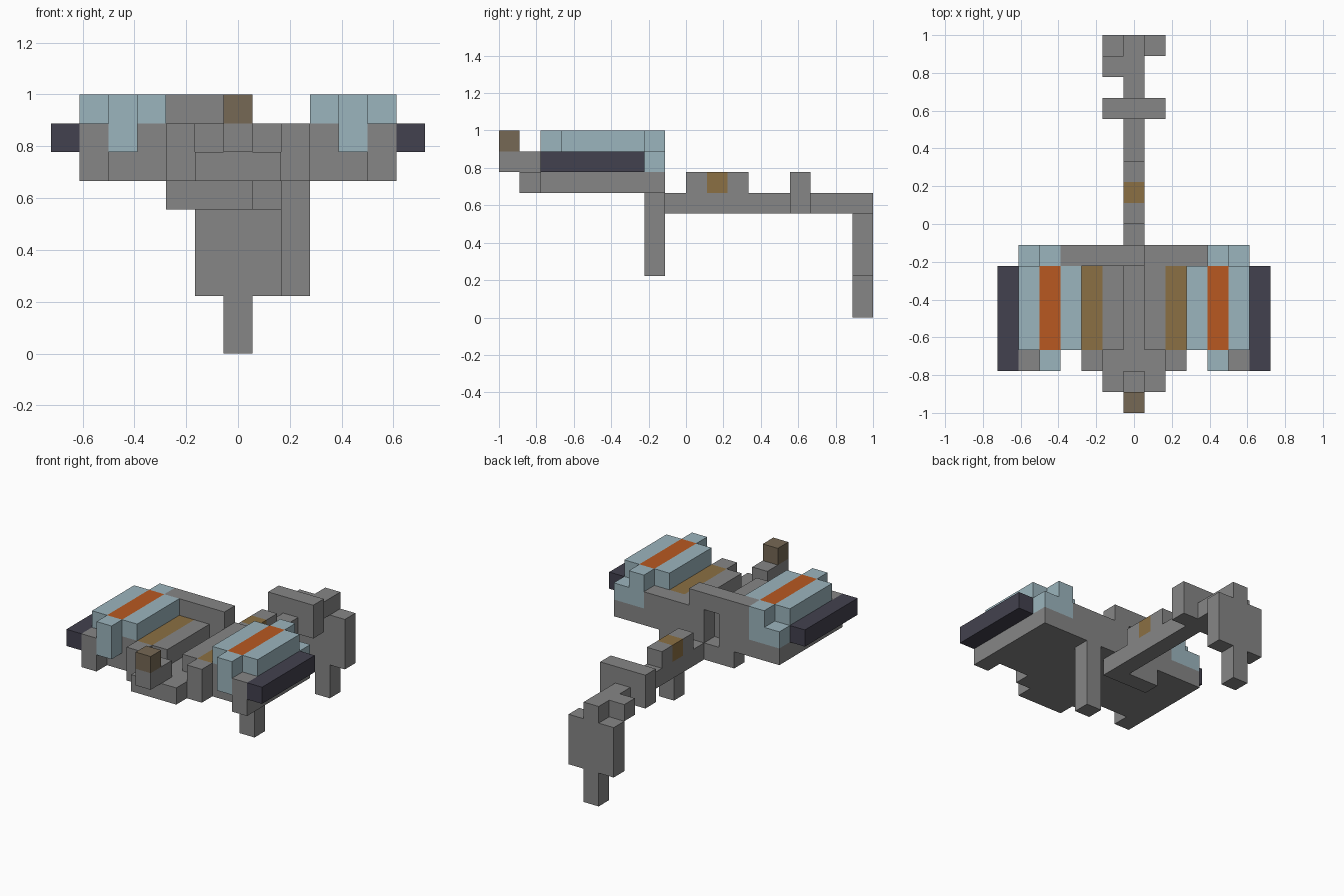
import bpy, bmesh
from mathutils import Matrix, Vector

cube = bpy.data.objects.get("Cube")
if cube:
    bpy.data.objects.remove(cube, do_unlink=True)

U = 1 / 9  # size of one block


def material(name, r, g, b):
    m = bpy.data.materials.new(name)
    m.use_nodes = True
    m.diffuse_color = (r, g, b, 1)
    m.node_tree.nodes["Principled BSDF"].inputs["Base Color"].default_value = (r, g, b, 1)
    return m


grey = material("hull grey", 0.24, 0.24, 0.24)
blue = material("pale blue", 0.33, 0.46, 0.51)
dark = material("dark slate", 0.055, 0.053, 0.077)
orange = material("orange", 0.48, 0.098, 0.015)
ochre = material("ochre", 0.26, 0.16, 0.056)
brown = material("dull brown", 0.18, 0.14, 0.09)


def blocks(name, mat, *spans, mirror=False):
    """Each span is ((x0, x1), (y0, y1), (z0, z1)) in whole blocks, ends included."""
    bm = bmesh.new()
    for xs, ys, zs in spans:
        sides = [xs, (-xs[1], -xs[0])] if mirror else [xs]
        for sx in sides:
            lo = Vector((sx[0] - 0.5, ys[0] - 9, zs[0])) * U
            hi = Vector((sx[1] + 0.5, ys[1] - 8, zs[1] + 1)) * U
            m = Matrix.Translation((lo + hi) / 2) @ Matrix.Diagonal((*(hi - lo), 1))
            bmesh.ops.create_cube(bm, size=1, matrix=m)
    me = bpy.data.meshes.new(name)
    bm.to_mesh(me)
    bm.free()
    me.materials.append(mat)
    ob = bpy.data.objects.new(name, me)
    bpy.context.collection.objects.link(ob)
    return ob


# Hull: flat deck, stepped nose and raised rails beside a central channel
blocks("deck", grey, ((-5, 5), (3, 6), (6, 6)))
blocks("nose", grey, ((-1, 1), (1, 2), (6, 6)), ((0, 0), (0, 1), (7, 7)))
blocks("nose_cap", brown, ((0, 0), (0, 0), (8, 8)))
blocks("deck_rails", grey, ((1, 1), (3, 6), (7, 7)), ((2, 2), (2, 2), (6, 7)), mirror=True)
blocks("rail_stripes", ochre, ((2, 2), (3, 6), (7, 7)), mirror=True)

# Back wall with one open slot, a top bar, a lower bar and a single leg
blocks("back_wall", grey,
       ((-5, -4), (7, 7), (6, 6)), ((-3, -2), (7, 7), (6, 7)),
       ((0, 3), (7, 7), (6, 7)), ((4, 5), (7, 7), (6, 6)))
blocks("back_top_bar", grey, ((-3, 0), (7, 7), (8, 8)))
blocks("back_lower_bar", grey, ((-2, 0), (7, 7), (5, 5)))
blocks("leg", grey, ((2, 2), (7, 7), (2, 5)))

# Side pods
blocks("pod_bases", grey, ((3, 5), (3, 6), (7, 7)), ((5, 5), (2, 2), (6, 7)), mirror=True)
blocks("pod_shells", blue,
       ((3, 3), (3, 6), (8, 8)), ((5, 5), (3, 6), (8, 8)),
       ((4, 4), (2, 2), (7, 8)), ((4, 4), (7, 7), (7, 8)),
       ((5, 5), (7, 7), (7, 7)), mirror=True)
blocks("pod_stripes", orange, ((4, 4), (3, 6), (8, 8)), mirror=True)
blocks("side_bars", dark, ((6, 6), (2, 6), (7, 7)), mirror=True)

# Tail: boom, ridge, crosspiece, fin and bottom pole
blocks("tail_boom", grey, ((0, 0), (8, 17), (5, 5)))
blocks("tail_ridge", grey, ((0, 0), (9, 9), (6, 6)), ((0, 0), (11, 11), (6, 6)))
blocks("tail_ridge_mark", ochre, ((0, 0), (10, 10), (6, 6)))
blocks("tail_crosspiece", grey, ((-1, -1), (14, 14), (5, 6)),
       ((0, 0), (14, 14), (6, 6)), ((1, 1), (14, 14), (5, 6)))
blocks("tail_side_block", grey, ((-1, -1), (16, 16), (5, 5)))
blocks("tail_fin", grey, ((-1, 1), (17, 17), (2, 4)))
blocks("tail_pole", grey, ((0, 0), (17, 17), (0, 1)))
